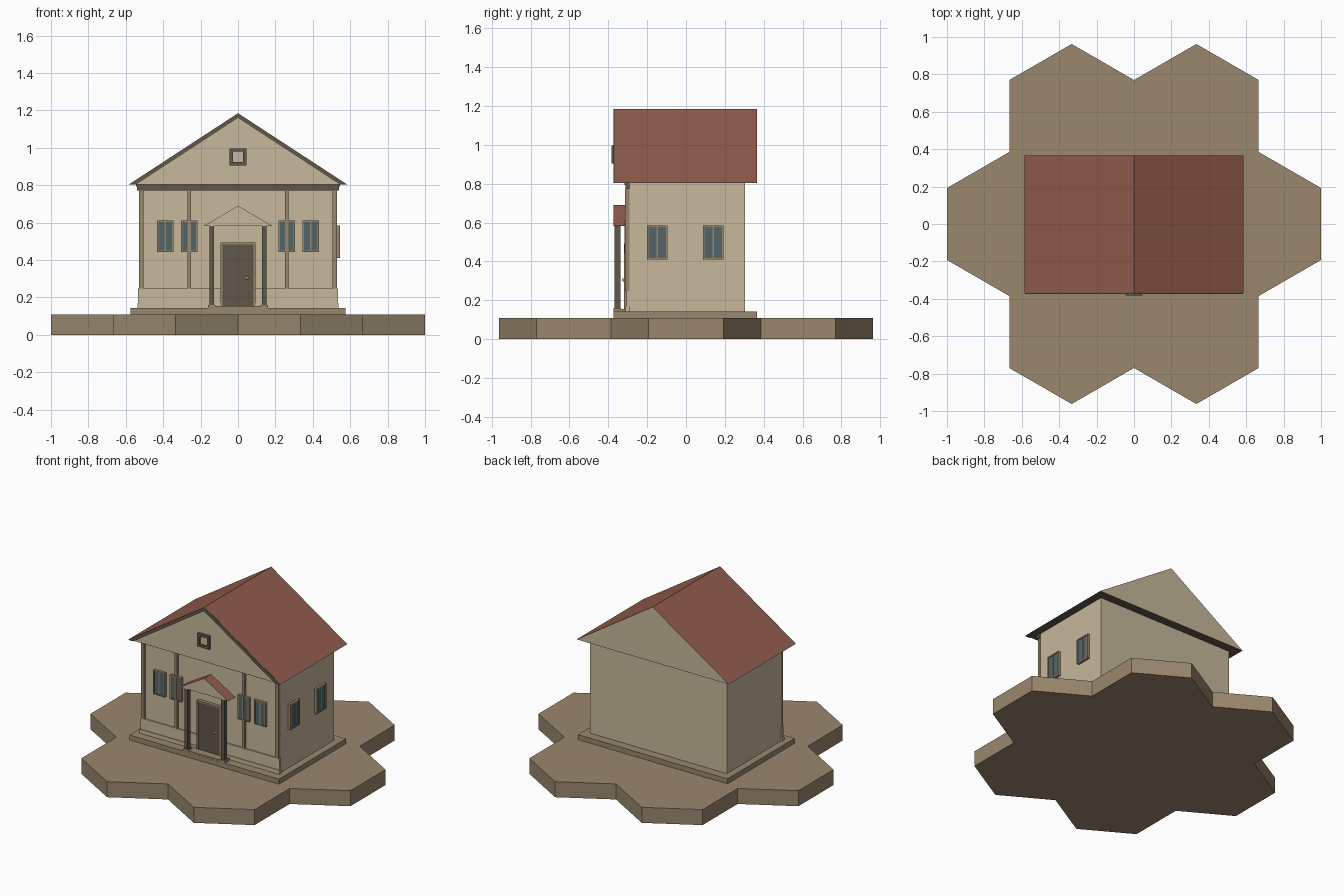
import bpy, bmesh, math
from mathutils import Vector

if "Cube" in bpy.data.objects:
    bpy.data.objects.remove(bpy.data.objects["Cube"])


def material(name, rgb):
    m = bpy.data.materials.new(name)
    m.diffuse_color = (*rgb, 1)
    m.use_nodes = True
    m.node_tree.nodes["Principled BSDF"].inputs["Base Color"].default_value = m.diffuse_color
    return m


STONE = material("tan stone", (0.32, 0.245, 0.155))
CREAM = material("cream plaster", (0.57, 0.485, 0.325))
RED = material("red roofing", (0.29, 0.108, 0.074))
DARK = material("dark wood", (0.118, 0.096, 0.068))
BLUE = material("blue grey glass", (0.084, 0.13, 0.135))
PALE = material("pale metal", (0.6, 0.56, 0.47))


def finish(bm, name, mats):
    bmesh.ops.recalc_face_normals(bm, faces=bm.faces[:])
    me = bpy.data.meshes.new(name)
    bm.to_mesh(me)
    bm.free()
    for m in mats:
        me.materials.append(m)
    ob = bpy.data.objects.new(name, me)
    bpy.context.collection.objects.link(ob)
    return ob


def box(name, mat, x, y, z):
    """Box from (min, max) pairs."""
    bm = bmesh.new()
    bmesh.ops.create_cube(bm, size=1)
    for v in bm.verts:
        v.co = [a[0] + (c + 0.5) * (a[1] - a[0]) for c, a in zip(v.co, (x, y, z))]
    return finish(bm, name, [mat])


def prism(name, mats, points, depth, rule=None):
    """Closed profile extruded along the vector depth."""
    bm = bmesh.new()
    face = bm.faces.new([bm.verts.new(p) for p in points])
    new = bmesh.ops.extrude_face_region(bm, geom=[face], use_keep_orig=True)
    moved = [v for v in new["geom"] if isinstance(v, bmesh.types.BMVert)]
    bmesh.ops.translate(bm, verts=moved, vec=depth)
    bmesh.ops.recalc_face_normals(bm, faces=bm.faces[:])
    if rule:
        for f in bm.faces:
            f.normal_update()
            f.material_index = rule(f.normal)
    return finish(bm, name, mats)


def roof(name, half, low, high, y0, y1):
    """Gabled roof: red slopes, cream gables, dark underside."""
    prism(name, [CREAM, RED, DARK],
          [(-half, y0, low), (half, y0, low), (0, y0, high)], (0, y1 - y0, 0),
          lambda n: 1 if n.z > 0.1 else 2 if n.z < -0.1 else 0)


def window(name, centre, width, height, turn=0):
    """Framed window with two panes, facing -y before turning."""
    parts = []
    w, h = width / 2, height / 2
    t, m = 0.008, 0.004
    for s in (-1, 1):
        x = sorted((s * (w - t), s * w))
        parts.append(box(name + "_jamb", STONE, x, (-0.015, 0.005), (-h, h)))
        z = sorted((s * (h - t), s * h))
        parts.append(box(name + "_rail", STONE, (t - w, w - t), (-0.015, 0.005), z))
        p = sorted((s * m, s * (w - t)))
        parts.append(box(name + "_pane", BLUE, p, (-0.011, 0.004), (t - h, h - t)))
    parts.append(box(name + "_mullion", STONE, (-m, m), (-0.014, 0.004), (t - h, h - t)))
    for p in parts:
        p.location = centre
        p.rotation_euler.z = turn


# Ground: outline of seven joined hexagons
A = 1 / 3
R = 2 * A / math.sqrt(3)


def polar(r, deg):
    return Vector((r * math.cos(math.radians(deg)), r * math.sin(math.radians(deg)), 0))


outline = [polar(2 * A, a) + polar(R, a + d) for a in range(0, 360, 60) for d in (-30, 30, 90)]
prism("hexagon_ground", [STONE], outline, (0, 0, 0.108))

# Main building
box("foundation", STONE, (-0.575, 0.575), (-0.372, 0.366), (0.10, 0.143))
box("walls", CREAM, (-0.527, 0.527), (-0.297, 0.304), (0.14, 0.81))
box("front_skirt", CREAM, (-0.534, 0.534), (-0.307, -0.29), (0.143, 0.248))
box("skirt_footing", CREAM, (-0.538, 0.538), (-0.312, -0.29), (0.143, 0.17))
box("front_beam", DARK, (-0.54, 0.54), (-0.312, -0.29), (0.772, 0.797))
box("beam_cap", DARK, (-0.545, 0.545), (-0.316, -0.29), (0.794, 0.806))
roof("main_roof", 0.585, 0.803, 1.185, -0.366, 0.366)

# Dark rake boards on the front gable
prism("gable_trim", [DARK],
      [(-0.583, -0.374, 0.803), (-0.545, -0.374, 0.803), (0, -0.374, 1.159),
       (0.545, -0.374, 0.803), (0.583, -0.374, 0.803), (0, -0.374, 1.184)], (0, 0.012, 0))

# Attic window
for s in (-1, 1):
    box("attic_frame_side", DARK, sorted((s * 0.028, s * 0.046)), (-0.383, -0.36), (0.905, 0.997))
    z = sorted((0.951 + s * 0.028, 0.951 + s * 0.046))
    box("attic_frame_rail", DARK, (-0.028, 0.028), (-0.383, -0.36), z)
box("attic_panel", CREAM, (-0.028, 0.028), (-0.37, -0.36), (0.923, 0.979))

# Pilasters, windows and porch columns, mirrored left and right
for s in (-1, 1):
    for x, w in ((0.517, 0.012), (0.26, 0.01)):
        box("pilaster", STONE, (s * x - w, s * x + w), (-0.313, -0.29), (0.248, 0.772))
    for x in (0.26, 0.388):
        window("front_window", (s * x, -0.301, 0.528), 0.088, 0.168)
    x = s * 0.141
    box("porch_column", DARK, (x - 0.012, x + 0.012), (-0.369, -0.338), (0.155, 0.582))
    box("column_foot", STONE, (x - 0.02, x + 0.02), (-0.372, -0.334), (0.143, 0.16))
for y in (-0.148, 0.141):
    window("side_window", (0.53, y, 0.498), 0.106, 0.175, math.pi / 2)

# Porch and door
box("porch_step", STONE, (-0.155, 0.155), (-0.371, -0.29), (0.143, 0.154))
roof("porch_roof", 0.186, 0.581, 0.69, -0.373, -0.295)
for s in (-1, 1):
    box("door_jamb", STONE, sorted((s * 0.083, s * 0.094)), (-0.32, -0.29), (0.154, 0.493))
box("door_header", STONE, (-0.083, 0.083), (-0.32, -0.29), (0.484, 0.493))
box("door", DARK, (-0.083, 0.083), (-0.316, -0.29), (0.154, 0.484))

bm = bmesh.new()
bmesh.ops.create_uvsphere(bm, u_segments=10, v_segments=6, radius=0.008)
knob = finish(bm, "door_knob", [PALE])
knob.location = (0.047, -0.321, 0.305)
